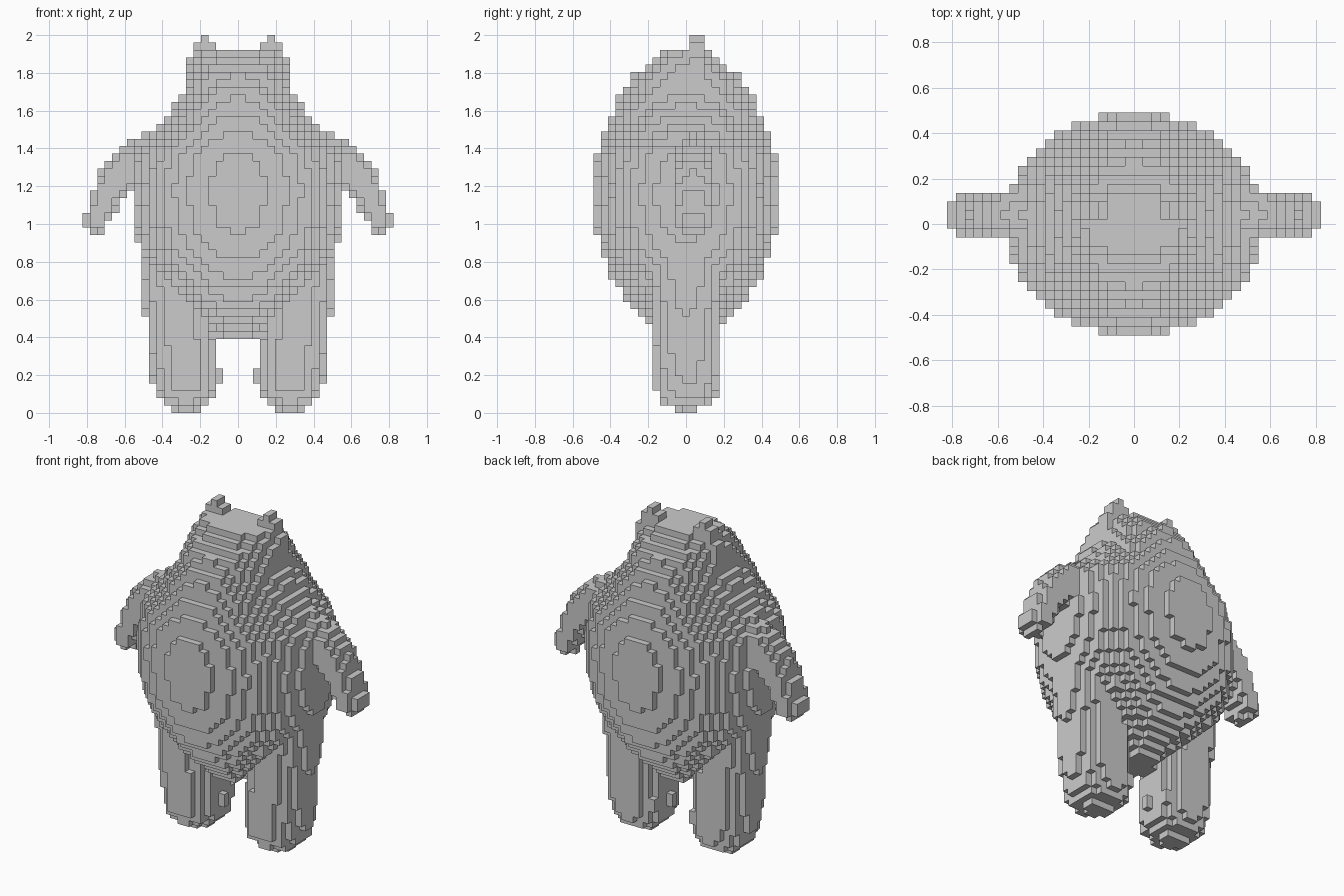
import bpy
import math
from mathutils import Vector

cube = bpy.data.objects.get("Cube")
if cube:
    bpy.data.objects.remove(cube, do_unlink=True)

# Block grid: even count across, odd count in depth
NX, NY, NZ = 42, 25, 51
H = 2.0 / NZ

# Body sections: height, half width, half depth
BODY = [
    (0.40, 0.10, 0.14), (0.50, 0.22, 0.23), (0.59, 0.35, 0.31),
    (0.70, 0.44, 0.385), (0.85, 0.52, 0.45), (1.00, 0.555, 0.48),
    (1.18, 0.565, 0.49), (1.37, 0.54, 0.475), (1.47, 0.46, 0.44),
    (1.60, 0.355, 0.385), (1.70, 0.29, 0.34), (1.80, 0.27, 0.265),
    (1.87, 0.25, 0.175), (1.93, 0.19, 0.10),
]
# Arm centre line with radius: x, z, radius
ARM = [(0.34, 1.40, 0.14), (0.56, 1.315, 0.11), (0.67, 1.21, 0.085), (0.755, 1.015, 0.066)]


def along(p, a, b):
    """Fraction along segment a-b of the point nearest p."""
    ab = b - a
    return max(0.0, min(1.0, (p - a).dot(ab) / ab.length_squared))


def in_body(p):
    for (z0, a0, b0), (z1, a1, b1) in zip(BODY, BODY[1:]):
        if z0 <= p.z <= z1:
            t = (p.z - z0) / (z1 - z0)
            a, b = a0 + t * (a1 - a0), b0 + t * (b1 - b0)
            return (p.x / a) ** 2 + (p.y / b) ** 2 <= 1
    return False


def in_leg(p):
    a, b = Vector((0.275, 0.005, 0.185)), Vector((0.36, 0, 1.0))
    return (p - a.lerp(b, along(p, a, b))).length <= 0.18


def in_arm(p):
    q = Vector((p.x, p.z))
    for (x0, z0, r0), (x1, z1, r1) in zip(ARM, ARM[1:]):
        a, b = Vector((x0, z0)), Vector((x1, z1))
        t = along(q, a, b)
        d = (q - a.lerp(b, t)).length / (r0 + t * (r1 - r0))
        if d * d + ((p.y - 0.04) / 0.105) ** 2 <= 1:
            return True
    return False


def in_ear(p):
    if not 1.7 < p.z < 2:
        return False
    width = 0.03 + 0.45 * (1.98 - p.z)
    return abs(p.x - 0.177) <= min(width, 0.085) and abs(p.y - 0.059) <= 0.04


def mirrored(test, side):
    """Test for one side of a paired part."""
    return lambda p: p.x * side > 0 and test(Vector((p.x * side, p.y, p.z)))


parts = {"body": in_body}
for name, test in (("leg", in_leg), ("arm", in_arm), ("ear", in_ear)):
    parts["left_" + name] = mirrored(test, 1)
    parts["right_" + name] = mirrored(test, -1)

# Give every filled block to the first part that contains it
owner = {}
for i in range(NX):
    for j in range(NY):
        for k in range(NZ):
            p = Vector((i + 0.5 - NX / 2, j + 0.5 - NY / 2, k + 0.5)) * H
            for name, test in parts.items():
                if test(p):
                    owner[i, j, k] = name
                    break


def block_faces(cell):
    """Corner loops of the exposed sides of a block, facing outward."""
    for axis in range(3):
        u, v = (axis + 1) % 3, (axis + 2) % 3
        for side in (0, 1):
            neighbour = list(cell)
            neighbour[axis] += 2 * side - 1
            if tuple(neighbour) in owner:
                continue
            loop = []
            for du, dv in ((0, 0), (1, 0), (1, 1), (0, 1)):
                c = list(cell)
                c[axis] += side
                c[u] += du
                c[v] += dv
                loop.append(tuple(c))
            yield loop if side else loop[::-1]


# One flat-faced blocky shell per part
for name in parts:
    index, faces = {}, []
    for cell, part in owner.items():
        if part == name:
            for loop in block_faces(cell):
                faces.append([index.setdefault(c, len(index)) for c in loop])
    verts = [((x - NX / 2) * H, (y - NY / 2) * H, z * H) for x, y, z in index]
    mesh = bpy.data.meshes.new(name)
    mesh.from_pydata(verts, [], faces)
    mesh.update()
    bpy.context.collection.objects.link(bpy.data.objects.new(name, mesh))
